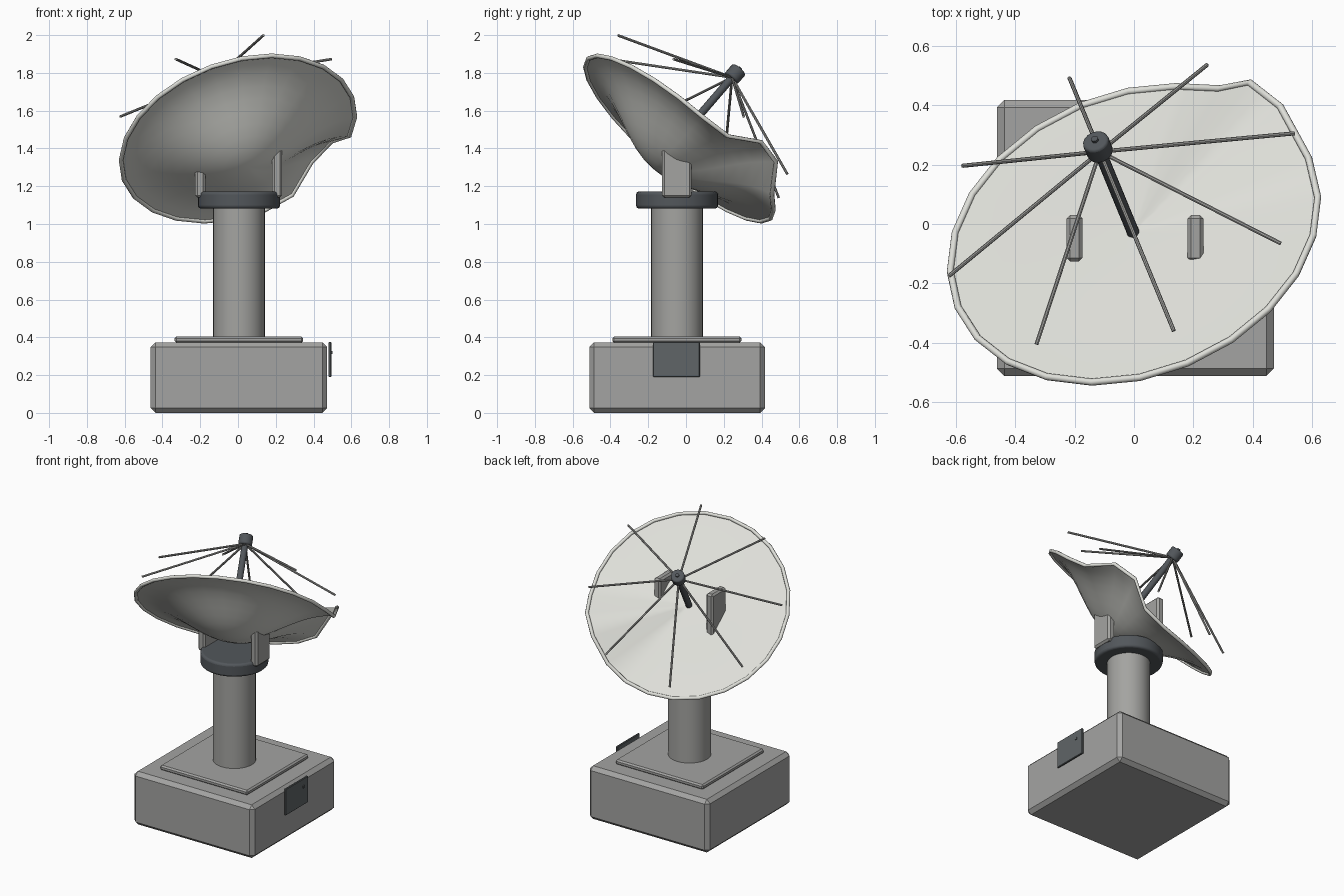
import bpy, bmesh, math
from mathutils import Matrix, Vector

if "Cube" in bpy.data.objects:
    bpy.data.objects.remove(bpy.data.objects["Cube"])


def material(name, rgb):
    m = bpy.data.materials.new(name)
    m.diffuse_color = (*rgb, 1)
    m.use_nodes = True
    m.node_tree.nodes["Principled BSDF"].inputs["Base Color"].default_value = m.diffuse_color
    return m


GREY = material("base grey", (0.37, 0.37, 0.362))
METAL = material("column grey", (0.37, 0.37, 0.355))
DARK = material("dark blue grey", (0.085, 0.095, 0.105))
PANEL = material("panel blue grey", (0.115, 0.13, 0.135))
WHITE = material("dish off white", (0.73, 0.735, 0.69))


def finish(bm, name, mat, bevel=0, segments=1, smooth=None, matrix=None):
    bmesh.ops.recalc_face_normals(bm, faces=bm.faces)
    me = bpy.data.meshes.new(name)
    bm.to_mesh(me)
    bm.free()
    ob = bpy.data.objects.new(name, me)
    bpy.context.collection.objects.link(ob)
    me.materials.append(mat)
    if matrix:
        ob.matrix_world = matrix
    if bevel:
        mod = ob.modifiers.new("bevel", 'BEVEL')
        mod.width, mod.segments, mod.limit_method = bevel, segments, 'ANGLE'
        mod.angle_limit = math.radians(40)
    if smooth:
        bpy.ops.object.select_all(action='DESELECT')
        ob.select_set(True)
        bpy.context.view_layer.objects.active = ob
        bpy.ops.object.shade_smooth_by_angle(angle=math.radians(smooth))
    return ob


def box(name, lo, hi, mat, bevel=0):
    lo, hi = Vector(lo), Vector(hi)
    bm = bmesh.new()
    bmesh.ops.create_cube(bm, size=1, matrix=Matrix.Translation((lo + hi) / 2)
                          @ Matrix.Diagonal((*(hi - lo), 1)))
    return finish(bm, name, mat, bevel)


def rod(name, a, b, r, mat, sides=32, bevel=0, matrix=None):
    a, b = Vector(a), Vector(b)
    d = b - a
    bm = bmesh.new()
    bmesh.ops.create_cone(bm, cap_ends=True, segments=sides, radius1=r, radius2=r, depth=d.length,
                          matrix=Matrix.Translation((a + b) / 2)
                          @ d.to_track_quat('Z', 'Y').to_matrix().to_4x4())
    return finish(bm, name, mat, bevel, 3, 40, matrix)


# Pedestal: block, top plate, hatch with knob
CX, CY = 0.005, -0.047
box("base_block", (-0.462, -0.512, 0), (0.472, 0.418, 0.373), GREY, 0.025)
box("top_plate", (-0.335, -0.39, 0.37), (0.345, 0.293, 0.405), GREY, 0.01)
box("hatch_panel", (0.48, -0.174, 0.19), (0.494, 0.073, 0.375), PANEL, 0.003)
box("hatch_knob", (0.49, 0.012, 0.312), (0.499, 0.026, 0.328), PANEL)

# Column, collar and the two brackets that pass through the dish
rod("column", (CX, CY, 0.39), (CX, CY, 1.1), 0.137, METAL, 32)
rod("collar", (CX, CY, 1.082), (CX, CY, 1.172), 0.217, DARK, 32, 0.015)
for side, x in (("left", -0.2), ("right", 0.207)):
    box(side + "_bracket", (x - 0.027, -0.126, 1.14), (x + 0.027, 0.03, 1.61), METAL, 0.012)

# Tilted dish frame: z is the dish axis, y points down the slope
axis = Vector((-0.26, 0.63, 0.73)).normalized()
side = Vector((axis.y, -axis.x, 0)).normalized()
down = axis.cross(side)
FRAME = Matrix((side, down, axis)).transposed().to_4x4()
FRAME.translation = (0, -0.035, 1.4525)

# Solid dish: flared bowl below, shallow face above, with a dent in the rim
R, DEPTH, RINGS, SIDES = 0.642, 0.205, 10, 24
DENT = math.radians(67.5)


def dish_point(r, ang, depth, power):
    k = max(0, 1 - ((ang - DENT) / math.radians(24)) ** 2)
    z = -depth * (1 - (r / R) ** 2) ** 2.5 + 0.145 * k * (r / R) ** power
    return Vector((r * math.sin(ang), r * math.cos(ang), z))


bm = bmesh.new()
rim = [bm.verts.new(dish_point(R, 2 * math.pi * j / SIDES, 0, 1)) for j in range(SIDES)]
for depth, power in ((DEPTH, 2), (-0.01, 1)):
    centre = bm.verts.new((0, 0, -depth))
    rings = [[bm.verts.new(dish_point(R * i / RINGS, 2 * math.pi * j / SIDES, depth, power))
              for j in range(SIDES)] for i in range(1, RINGS)] + [rim]
    for j in range(SIDES):
        n = (j + 1) % SIDES
        bm.faces.new((centre, rings[0][n], rings[0][j]))
        for a, b in zip(rings, rings[1:]):
            bm.faces.new((a[j], a[n], b[n], b[j]))
finish(bm, "dish", WHITE, smooth=60, matrix=FRAME)

# Rounded bead following the dented rim
bm = bmesh.new()
loops = []
for j in range(SIDES):
    t = 2 * math.pi * j / SIDES
    p, out = dish_point(R, t, 0, 1), Vector((math.sin(t), math.cos(t), 0))
    loops.append([bm.verts.new(p + 0.012 * (out * math.cos(math.pi / 4 * k)
                                            + Vector((0, 0, math.sin(math.pi / 4 * k)))))
                  for k in range(8)])
for j in range(SIDES):
    a, b = loops[j], loops[(j + 1) % SIDES]
    for k in range(8):
        bm.faces.new((a[k], a[(k + 1) % 8], b[(k + 1) % 8], b[k]))
finish(bm, "dish_rim", WHITE, smooth=60, matrix=FRAME)

# Feed arm, feed horn and knob along the dish axis
rod("feed_arm", (0, 0, 0), (0, 0, 0.45), 0.021, DARK, 16, matrix=FRAME)
rod("feed_horn", (0, 0, 0.432), (0, 0, 0.502), 0.045, DARK, 16, 0.01, FRAME)
rod("feed_tip", (0, 0, 0.495), (0, 0, 0.512), 0.012, DARK, 10, matrix=FRAME)

# Eight thin struts flaring from the feed
for i in range(8):
    t = math.pi / 4 * i
    rod(f"strut_{i + 1}", (0, 0, 0.442),
        (0.63 * math.sin(t), 0.63 * math.cos(t), 0.159), 0.007, METAL, 8, matrix=FRAME)
